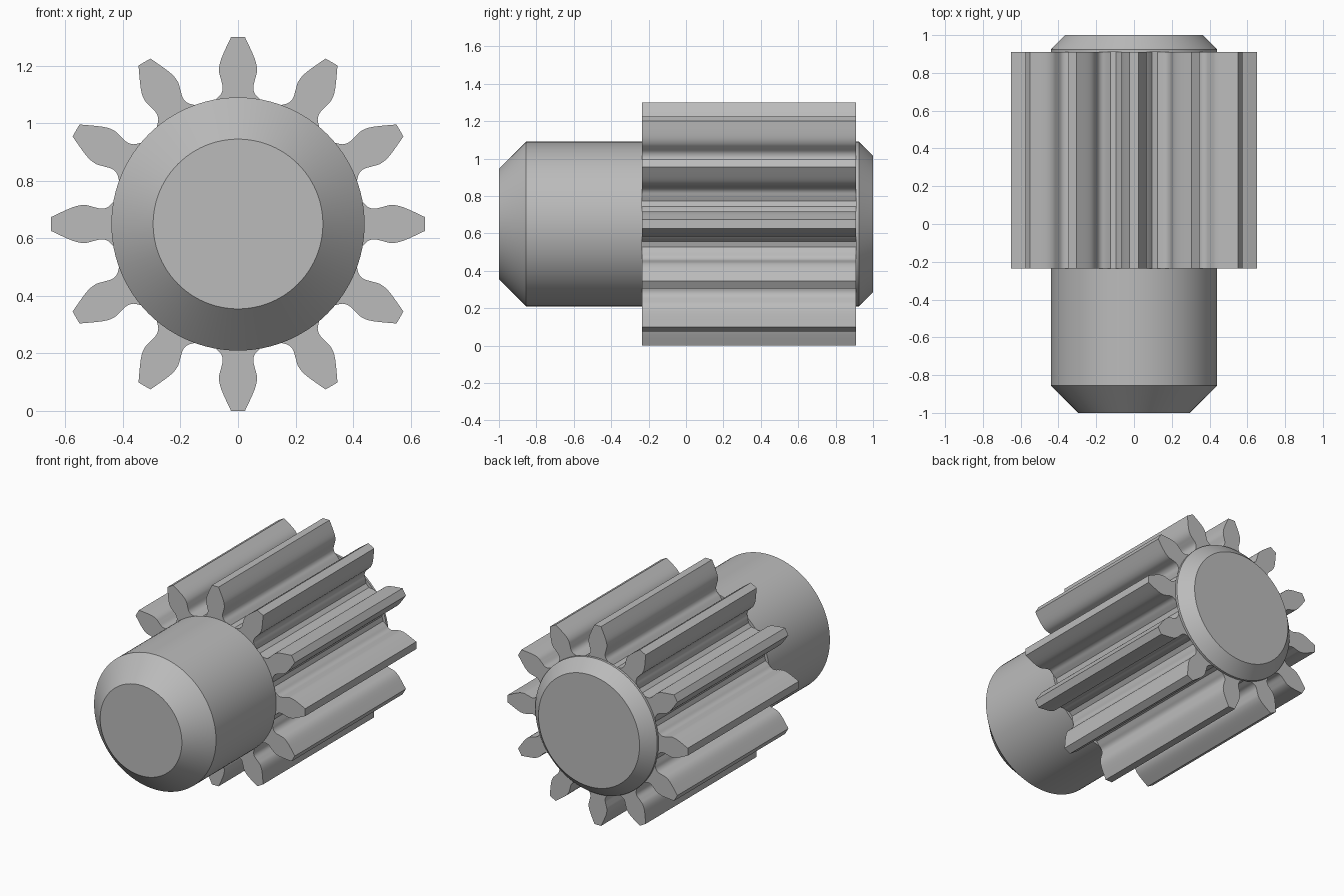
import bpy, bmesh, math

cube = bpy.data.objects.get("Cube")
if cube:
    bpy.data.objects.remove(cube, do_unlink=True)

AXIS_Z = 0.65
TEETH = 12
SEGMENTS = 96
GEAR_FRONT, GEAR_BACK = -0.235, 0.91

steel = bpy.data.materials.new("grey steel")
steel.use_nodes = True
steel.diffuse_color = (0.5, 0.5, 0.5, 1)
steel.node_tree.nodes["Principled BSDF"].inputs["Base Color"].default_value = (0.5, 0.5, 0.5, 1)


def loft(name, sections):
    """Skin a list of (outline, y) sections and close both ends."""
    bm = bmesh.new()
    rings = [[bm.verts.new((x, y, AXIS_Z + z)) for x, z in outline]
             for outline, y in sections]
    for a, b in zip(rings, rings[1:]):
        for i in range(len(a)):
            j = (i + 1) % len(a)
            bm.faces.new((a[i], a[j], b[j], b[i]))
    bm.faces.new(rings[0])
    bm.faces.new(rings[-1])
    bmesh.ops.recalc_face_normals(bm, faces=bm.faces)
    mesh = bpy.data.meshes.new(name)
    bm.to_mesh(mesh)
    bm.free()
    mesh.materials.append(steel)
    obj = bpy.data.objects.new(name, mesh)
    bpy.context.collection.objects.link(obj)
    bpy.ops.object.select_all(action='DESELECT')
    obj.select_set(True)
    bpy.context.view_layer.objects.active = obj
    bpy.ops.object.shade_smooth_by_angle(angle=math.radians(30))
    return obj


def circle(radius):
    steps = [2 * math.pi * i / SEGMENTS for i in range(SEGMENTS)]
    return [(radius * math.sin(a), radius * math.cos(a)) for a in steps]


def smooth_path(points, steps=4):
    """Catmull-Rom curve through the points."""
    p = [points[0]] + points + [points[-1]]
    path = []
    for a, b, c, d in zip(p, p[1:], p[2:], p[3:]):
        for s in range(steps):
            t = s / steps
            path.append(tuple(
                0.5 * (2 * b[k] + (c[k] - a[k]) * t
                       + (2 * a[k] - 5 * b[k] + 4 * c[k] - d[k]) * t ** 2
                       + (3 * b[k] - a[k] - 3 * c[k] + d[k]) * t ** 3)
                for k in (0, 1)))
    return path + [points[-1]]


# One tooth: flank from root fillet to tip, mirrored about its centre line
flank = smooth_path([(-0.094, 0.41), (-0.076, 0.433), (-0.059, 0.452), (-0.053, 0.475),
                     (-0.060, 0.505), (-0.066, 0.535), (-0.058, 0.575), (-0.024, 0.65)])
tooth = flank + [(-x, r) for x, r in reversed(flank)]

# Full gear outline
outline = []
for n in range(TEETH):
    a = 2 * math.pi * n / TEETH
    outline += [(x * math.cos(a) + r * math.sin(a), r * math.cos(a) - x * math.sin(a))
                for x, r in tooth]

loft("gear_teeth", [(outline, GEAR_FRONT), (outline, GEAR_BACK)])

# Plain shaft in front and short collar behind, both chamfered
loft("front_shaft", [(circle(0.295), -1), (circle(0.44), -0.855), (circle(0.44), GEAR_FRONT)])
loft("back_collar", [(circle(0.44), GEAR_BACK), (circle(0.44), 0.925), (circle(0.365), 1)])
